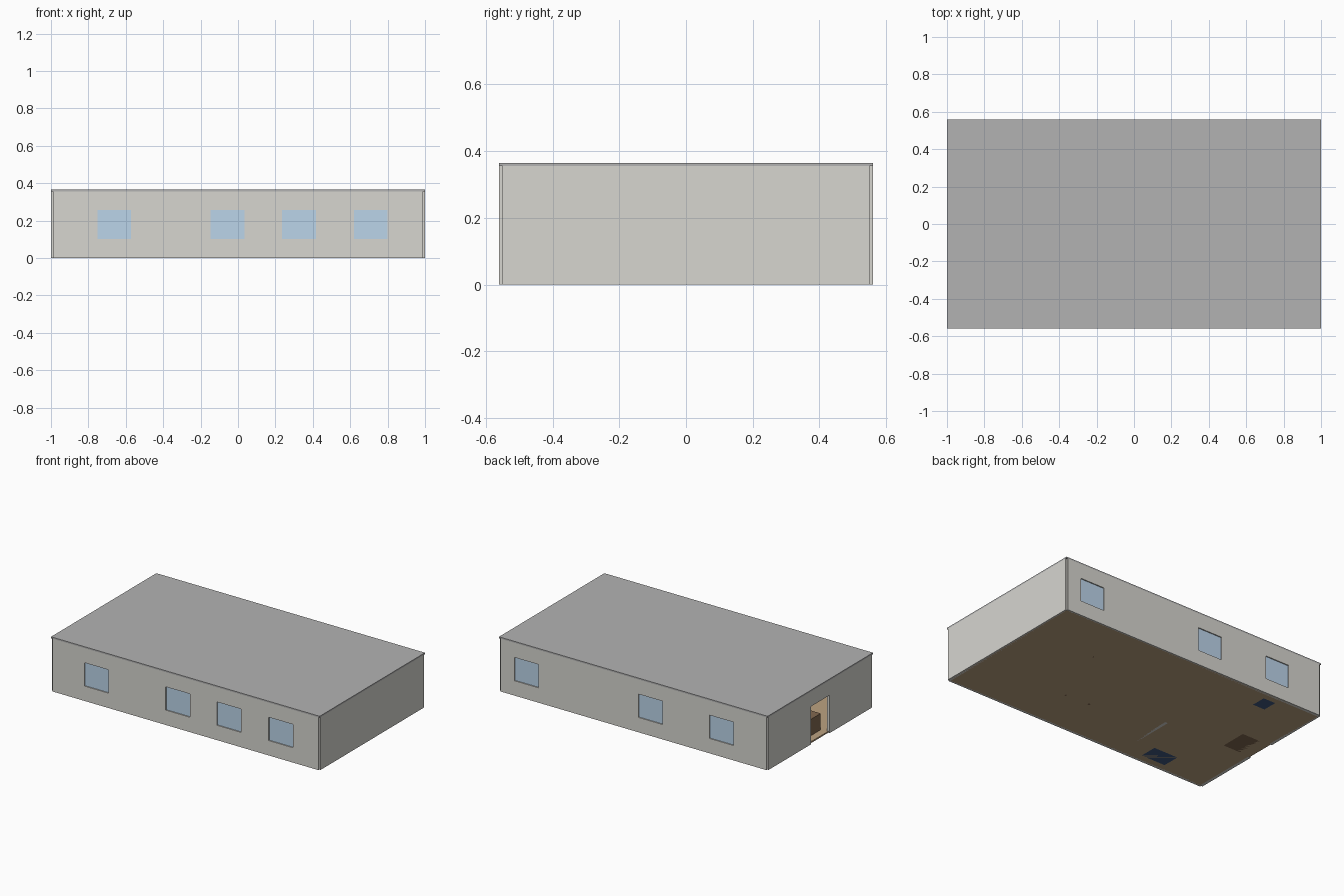
import bpy

if "Cube" in bpy.data.objects:
    bpy.data.objects.remove(bpy.data.objects["Cube"])

def material(name, r, g, b):
    m = bpy.data.materials.new(name)
    m.diffuse_color = (r, g, b, 1)
    m.use_nodes = True
    m.node_tree.nodes["Principled BSDF"].inputs["Base Color"].default_value = m.diffuse_color
    return m

WALL = material("plaster", 0.68, 0.67, 0.63)
ROOF = material("roof_grey", 0.45, 0.45, 0.45)
GLASS = material("glass", 0.50, 0.66, 0.82)
WOOD = material("floor_wood", 0.50, 0.36, 0.22)
BROWN = material("desk_brown", 0.22, 0.14, 0.08)
NAVY = material("navy_fabric", 0.05, 0.10, 0.22)

def box(name, x0, x1, y0, y1, z0, z1, mat=None):
    bpy.ops.mesh.primitive_cube_add(size=1, location=((x0 + x1) / 2, (y0 + y1) / 2, (z0 + z1) / 2))
    o = bpy.context.object
    o.name = name
    o.scale = (x1 - x0, y1 - y0, z1 - z0)
    bpy.ops.object.transform_apply(location=False, rotation=False, scale=True)
    if mat:
        o.data.materials.append(mat)
    return o

def cut(target, *extents):
    c = box("cutter", *extents)
    m = target.modifiers.new("opening", 'BOOLEAN')
    m.operation = 'DIFFERENCE'
    m.solver = 'EXACT'
    m.object = c
    bpy.context.view_layer.objects.active = target
    bpy.ops.object.modifier_apply(modifier=m.name)
    bpy.data.objects.remove(c, do_unlink=True)

TOP = 0.355

# Roof and floor slabs
box("roof", -1, 1, -0.56, 0.56, TOP, 0.365, ROOF)
box("floor", -0.99, 0.99, -0.55, 0.55, 0, 0.01, WOOD)

# Long walls with recessed windows
for side, y, centres in (("front", -0.55, (-0.662, -0.056, 0.326, 0.71)),
                         ("back", 0.55, (-0.656, -0.128, 0.795))):
    wall = box(side + "_wall", -0.99, 0.99, y - 0.01, y + 0.01, 0, TOP, WALL)
    for i, x in enumerate(centres):
        cut(wall, x - 0.09, x + 0.09, y - 0.05, y + 0.05, 0.10, 0.257)
        box(f"{side}_window_{i + 1}", x - 0.09, x + 0.09, y - 0.003, y + 0.003, 0.10, 0.257, GLASS)

# End walls and inner partition, two of them with a doorway
for name, x, has_door in (("right_wall", 0.99, False), ("left_wall", -0.99, True), ("partition", -0.34, True)):
    wall = box(name, x - 0.01, x + 0.01, -0.55, 0.55, 0, TOP, WALL)
    if has_door:
        cut(wall, x - 0.05, x + 0.05, -0.10, 0.10, -0.05, 0.255)

# Entrance desk
box("entrance_desk", -0.94, -0.78, -0.09, 0.09, 0, 0.12, BROWN)

# Sofa and armchair: seat block plus backrest against the wall
box("sofa_seat", -0.66, -0.48, -0.50, -0.38, 0, 0.06, NAVY)
box("sofa_back", -0.66, -0.48, -0.50, -0.47, 0.06, 0.12, NAVY)
box("armchair_seat", -0.69, -0.60, 0.40, 0.50, 0, 0.06, NAVY)
box("armchair_back", -0.69, -0.60, 0.47, 0.50, 0.06, 0.12, NAVY)

# Small pedestal tables
for i, (x, y) in enumerate(((0.51, 0.22), (0.34, -0.24), (0.16, -0.23))):
    for part, r, z0, z1 in (("leg", 0.01, 0, 0.10), ("top", 0.06, 0.10, 0.11)):
        bpy.ops.mesh.primitive_cylinder_add(vertices=16, radius=r, depth=z1 - z0, location=(x, y, (z0 + z1) / 2))
        bpy.context.object.name = f"table_{part}_{i + 1}"
        bpy.context.object.data.materials.append(BROWN)
